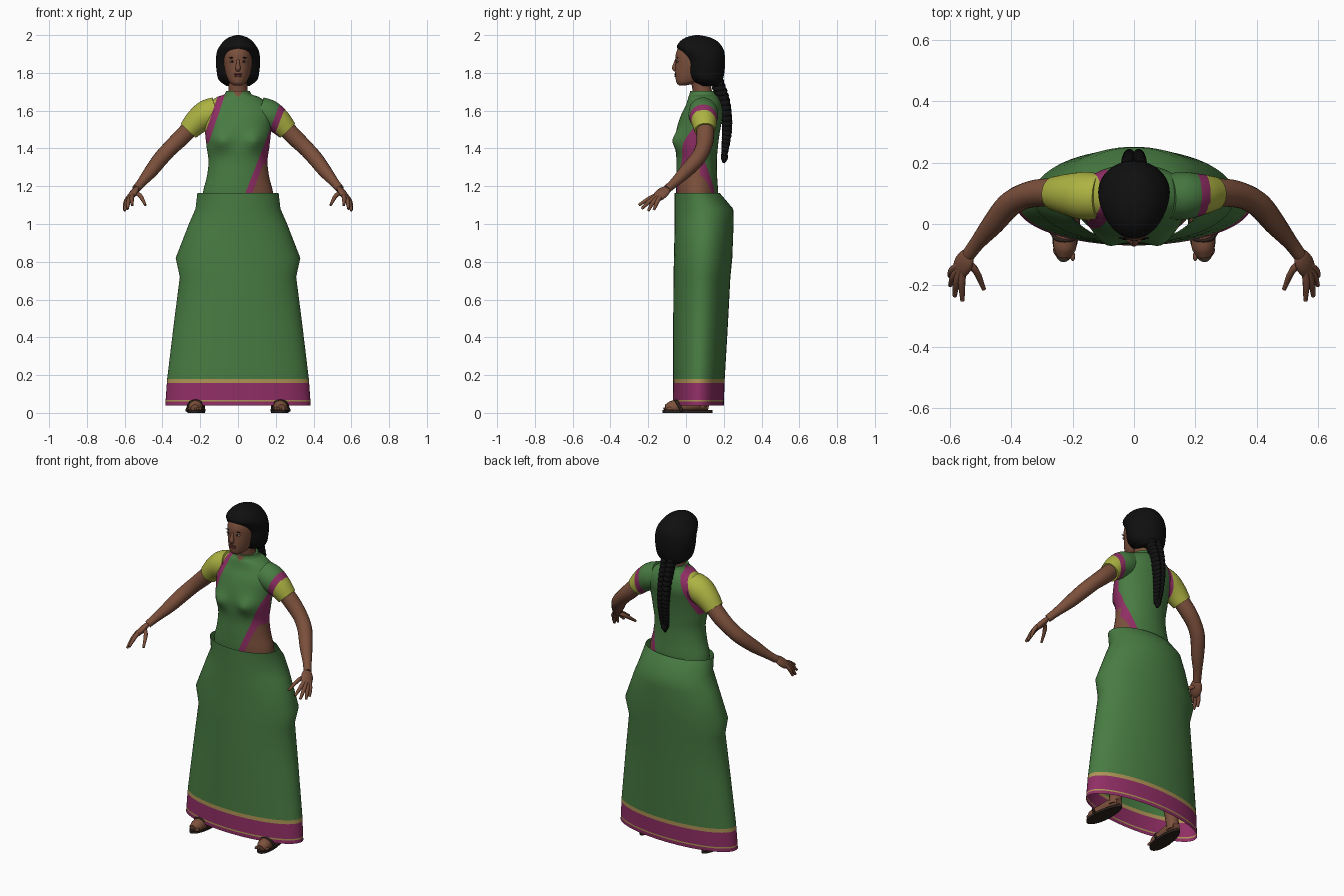
import bpy, bmesh, math
from mathutils import Vector, Matrix

if "Cube" in bpy.data.objects:
    bpy.data.objects.remove(bpy.data.objects["Cube"])


def material(name, rgb):
    m = bpy.data.materials.new(name)
    m.use_nodes = True
    m.diffuse_color = (*rgb, 1)
    m.node_tree.nodes["Principled BSDF"].inputs["Base Color"].default_value = (*rgb, 1)
    return m


green = material("green cloth", (.065, .2, .055))
magenta = material("magenta trim", (.28, .028, .13))
gold = material("gold trim", (.42, .29, .09))
lime = material("lime blouse", (.42, .45, .055))
skin = material("brown skin", (.2, .08, .045))
black = material("black hair", (.005, .005, .005))
leather = material("dark leather", (.025, .016, .012))
lip = material("lips", (.14, .04, .035))
white = material("eye white", (.3, .25, .22))


def finish(name, bm, mats, rule=None, cuts=(), side=1, angle=50):
    """Cut along the given planes, colour faces by rule and make a smooth object."""
    for co, no in cuts:
        bmesh.ops.bisect_plane(bm, geom=bm.verts[:] + bm.edges[:] + bm.faces[:],
                               plane_co=co, plane_no=no)
    if rule:
        for f in bm.faces:
            f.material_index = mats.index(rule(f.calc_center_median()))
    for v in bm.verts:
        v.co.x *= side
    bmesh.ops.recalc_face_normals(bm, faces=bm.faces[:])
    me = bpy.data.meshes.new(name)
    bm.to_mesh(me)
    bm.free()
    ob = bpy.data.objects.new(name, me)
    bpy.context.collection.objects.link(ob)
    for m in mats:
        me.materials.append(m)
    bpy.ops.object.select_all(action="DESELECT")
    ob.select_set(True)
    bpy.context.view_layer.objects.active = ob
    bpy.ops.object.shade_smooth_by_angle(angle=math.radians(angle))
    return ob


def spline(rows, sub):
    """Resample rows of numbers with a smooth curve through them."""
    p = [Vector(r) for r in rows]
    p = [2 * p[0] - p[1]] + p + [2 * p[-1] - p[-2]]
    out = []
    for a, b, c, d in zip(p, p[1:], p[2:], p[3:]):
        for i in range(sub):
            t = i / sub
            out.append(b + (c - a) * (t / 2) + (2 * a - 5 * b + 4 * c - d) * (t * t / 2)
                       + (3 * b - a - 3 * c + d) * (t ** 3 / 2))
    return out + [p[-2]]


def bridge(bm, rings, caps=True):
    loops = [[bm.verts.new(co) for co in ring] for ring in rings]
    n = len(loops[0])
    for a, b in zip(loops, loops[1:]):
        for i in range(n):
            j = (i + 1) % n
            bm.faces.new((a[i], a[j], b[j], b[i]))
    if caps:
        bm.faces.new(loops[0])
        bm.faces.new(loops[-1])


def loft(rows, sub=4, segs=48, caps=True, shape=None):
    """Stack ellipses given as height, half width, front y and back y."""
    bm = bmesh.new()
    rings = []
    for z, w, f, b in (spline(rows, sub) if sub > 1 else rows):
        ring = []
        for i in range(segs):
            a = math.tau * i / segs
            co = Vector((w * math.cos(a), (f + b) / 2 + (b - f) / 2 * math.sin(a), z))
            ring.append(shape(co) if shape else co)
        rings.append(ring)
    bridge(bm, rings, caps)
    return bm


def tube(points, sub=4, segs=16, bm=None):
    """Round limb through points given as x, y, z and radius."""
    bm = bm or bmesh.new()
    rows = spline(points, sub)
    rings = []
    for k, r in enumerate(rows):
        t = (rows[min(k + 1, len(rows) - 1)] - rows[max(k - 1, 0)]).to_3d().normalized()
        u = t.cross(Vector((0, 1, .3))).normalized()
        v = t.cross(u)
        rings.append([r.to_3d() + r[3] * (u * math.cos(math.tau * i / segs)
                      + v * math.sin(math.tau * i / segs)) for i in range(segs)])
    bridge(bm, rings)
    return bm


def blob(bm, centre, size, long=(0, 0, 1), wide=(1, 0, 0)):
    """Ellipsoid with its third size along 'long' and its first near 'wide'."""
    d = Vector(long).normalized()
    w = Vector(wide)
    w = (w - d * w.dot(d)).normalized()
    rot = Matrix((w, d.cross(w), d)).transposed().to_4x4()
    bmesh.ops.create_uvsphere(bm, u_segments=16, v_segments=10, radius=1,
                              matrix=Matrix.Translation(centre) @ rot @ Matrix.Diagonal((*size, 1)))
    return bm


# Long skirt with a banded hem
bands = [(.06, magenta), (.069, gold), (.157, magenta), (.18, gold), (9, green)]
finish("skirt", loft([(.04, .385, -.07, .2), (.18, .375, -.068, .205), (.47, .34, -.068, .222),
                      (.72, .308, -.066, .235), (.82, .33, -.064, .245), (1, .26, -.06, .252),
                      (1.08, .225, -.06, .25), (1.165, .215, -.06, .178)], 1, 64, False),
       [green, magenta, gold], lambda c: next(m for top, m in bands if c.z < top),
       [((0, 0, top), (0, 0, 1)) for top, _ in bands[:-1]])

# Draped cloth edges: x = base + slope * (z - waist)
WAIST = 1.165
FRONT, BACK, RIGHT = (.04, .385), (.1, .26), (-.245, .34)
BAND = .036


def edge(line, z):
    return line[0] + line[1] * (z - WAIST)


def drape(c, under):
    left = edge(FRONT if c.y < .07 else BACK, c.z)
    right = edge(RIGHT, c.z)
    if c.x > left + BAND:
        return under(c)
    if c.x > left:
        return magenta
    if c.z > 1.43 and c.x < right - BAND:
        return lime
    if c.z > 1.43 and c.x < right:
        return magenta
    return green


def torso_rule(c):
    if c.y < .07 and abs(c.x) < (c.z - 1.668) * .8:
        return skin
    return drape(c, lambda q: skin if q.z < 1.32 else magenta if q.z < 1.53 else lime)


def bust(co):
    if co.y < .06:
        for s in (-1, 1):
            d2 = ((co.x - s * .09) / .05) ** 2 + ((co.z - 1.44) / .05) ** 2
            co.y -= .03 * math.exp(-d2)
    return co


cuts = [((line[0] + off, 0, WAIST), (1, 0, -line[1]))
        for line, off in ((FRONT, 0), (FRONT, BAND), (BACK, 0), (BACK, BAND),
                          (RIGHT, 0), (RIGHT, -BAND))]
levels = [((0, 0, z), (0, 0, 1)) for z in (1.32, 1.43, 1.53)]
cloth = [green, magenta, lime, skin]
finish("torso", loft([(1.1, .19, -.045, .17), (1.17, .185, -.052, .17), (1.25, .165, -.052, .165),
                      (1.33, .156, -.05, .163), (1.4, .165, -.055, .168), (1.46, .172, -.055, .175),
                      (1.52, .178, -.045, .185), (1.58, .185, -.025, .195), (1.63, .165, 0, .19),
                      (1.67, .115, .012, .175), (1.685, .075, .018, .16), (1.705, .062, .022, .15)],
                     6, 80, shape=bust), cloth, torso_rule, cuts + levels)

# Sleeves, arms, hands, legs, feet and sandals
for s, label in ((1, "left"), (-1, "right")):
    sleeve = tube([(.11, .09, 1.6, .075), (.165, .092, 1.578, .078), (.215, .096, 1.543, .068),
                   (.262, .1, 1.495, .055)], 6, 32)
    for v in sleeve.verts:
        v.co.x *= s
    finish(label + "_sleeve", sleeve, cloth, lambda c: drape(c, lambda q: lime), cuts)
    finish(label + "_arm", tube([(.23, .1, 1.53, .047), (.3, .102, 1.458, .046), (.36, .09, 1.4, .042),
                                 (.41, .06, 1.345, .041), (.46, 0, 1.28, .036),
                                 (.51, -.06, 1.22, .025), (.54, -.1, 1.185, .022)]), [skin], side=s)
    hand = blob(bmesh.new(), (.557, -.13, 1.16), (.036, .018, .058), (.045, -.08, -.07), (.045, .06, -.03))
    for mid, tip in (((.593, -.15, 1.122), (.602, -.17, 1.075)), ((.588, -.17, 1.12), (.6, -.2, 1.07)),
                     ((.578, -.185, 1.127), (.585, -.235, 1.08)), ((.562, -.19, 1.137), (.56, -.25, 1.1)),
                     ((.518, -.15, 1.15), (.49, -.213, 1.1))):
        tube([(.555, -.12, 1.17, .012), (*mid, .012), (*tip, .007)], 3, 8, hand)
    finish(label + "_hand", hand, [skin], side=s)
    finish(label + "_leg", tube([(.21, .085, .03, .035), (.2, .085, .12, .038), (.17, .08, .35, .055),
                                 (.12, .08, .9, .08)]), [skin], side=s)
    foot = tube([(.208, .12, .035, .022), (.212, .06, .045, .033), (.22, -.02, .035, .036),
                 (.226, -.075, .026, .038), (.228, -.108, .022, .022)])
    for v in foot.verts:
        v.co.z = max(v.co.z, .012)
    for i in range(5):
        blob(foot, (.2 + i * .014, -.105 + i * .005, .022), (.008, .016, .009))
    finish(label + "_foot", foot, [skin], side=s)
    sole = loft([(0, .5, -.125, .14), (.014, .5, -.125, .14)], 1, 32)
    for v in sole.verts:
        v.co.x = .22 - .08 * v.co.y + v.co.x * (.088 - .12 * v.co.y)
    finish(label + "_sandal", sole, [leather], side=s)
    strap = bmesh.new()
    tube([(.178, -.02, .01, .008), (.2, -.05, .058, .007), (.25, -.05, .058, .007),
          (.272, -.02, .01, .008)], 4, 8, strap)
    finish(label + "_sandal_strap", strap, [leather], side=s)

# Neck, head and face
finish("neck", tube([(0, .095, 1.64, .056), (0, .085, 1.71, .05), (0, .07, 1.8, .052)]), [skin])
finish("head", loft([(1.734, .022, -.037, 0), (1.747, .042, -.05, .06), (1.77, .056, -.055, .1),
                     (1.8, .067, -.057, .14), (1.85, .077, -.055, .165), (1.9, .078, -.054, .175),
                     (1.94, .065, -.036, .16), (1.97, .04, 0, .12)]), [skin])
finish("nose", tube([(0, -.05, 1.875, .006), (0, -.058, 1.845, .01), (0, -.06, 1.825, .014),
                     (0, -.052, 1.812, .01)]), [skin])
mouth = blob(bmesh.new(), (0, -.055, 1.793), (.024, .007, .005))
finish("lips", blob(mouth, (0, -.054, 1.783), (.02, .007, .006)), [lip])
eyes, pupils, brows = bmesh.new(), bmesh.new(), bmesh.new()
for s in (-1, 1):
    blob(eyes, (s * .031, -.045, 1.86), (.015, .006, .006))
    blob(pupils, (s * .031, -.049, 1.86), (.006, .004, .006))
    blob(brows, (s * .032, -.046, 1.88), (.019, .004, .003))
finish("eyes", eyes, [white])
finish("pupils", pupils, [black])
finish("eyebrows", brows, [black])

# Hair and plait
finish("hair", loft([(1.73, .06, .07, .18), (1.76, .1, .03, .193), (1.8, .112, .005, .203),
                     (1.86, .117, 0, .207), (1.91, .112, -.03, .203), (1.94, .098, -.048, .19),
                     (1.97, .074, -.028, .163), (1.99, .044, .005, .12), (2, .01, .05, .07)]), [black])
plait = bmesh.new()
path = spline([(0, .165, 1.75, .05), (0, .2, 1.65, .045), (0, .217, 1.54, .038),
               (0, .213, 1.45, .032), (0, .203, 1.37, .022)], 4)
for p in path:
    for s in (-1, 1):
        blob(plait, (s * p[3] * .42, p.y, p.z - s * .006), (p[3] * .5, p[3] * .75, .026), (-s * .55, .1, 1))
tube([(0, .203, 1.38, .015), (0, .203, 1.35, .02), (0, .2, 1.322, .006)], 4, 10, plait)
finish("plait", plait, [black])
